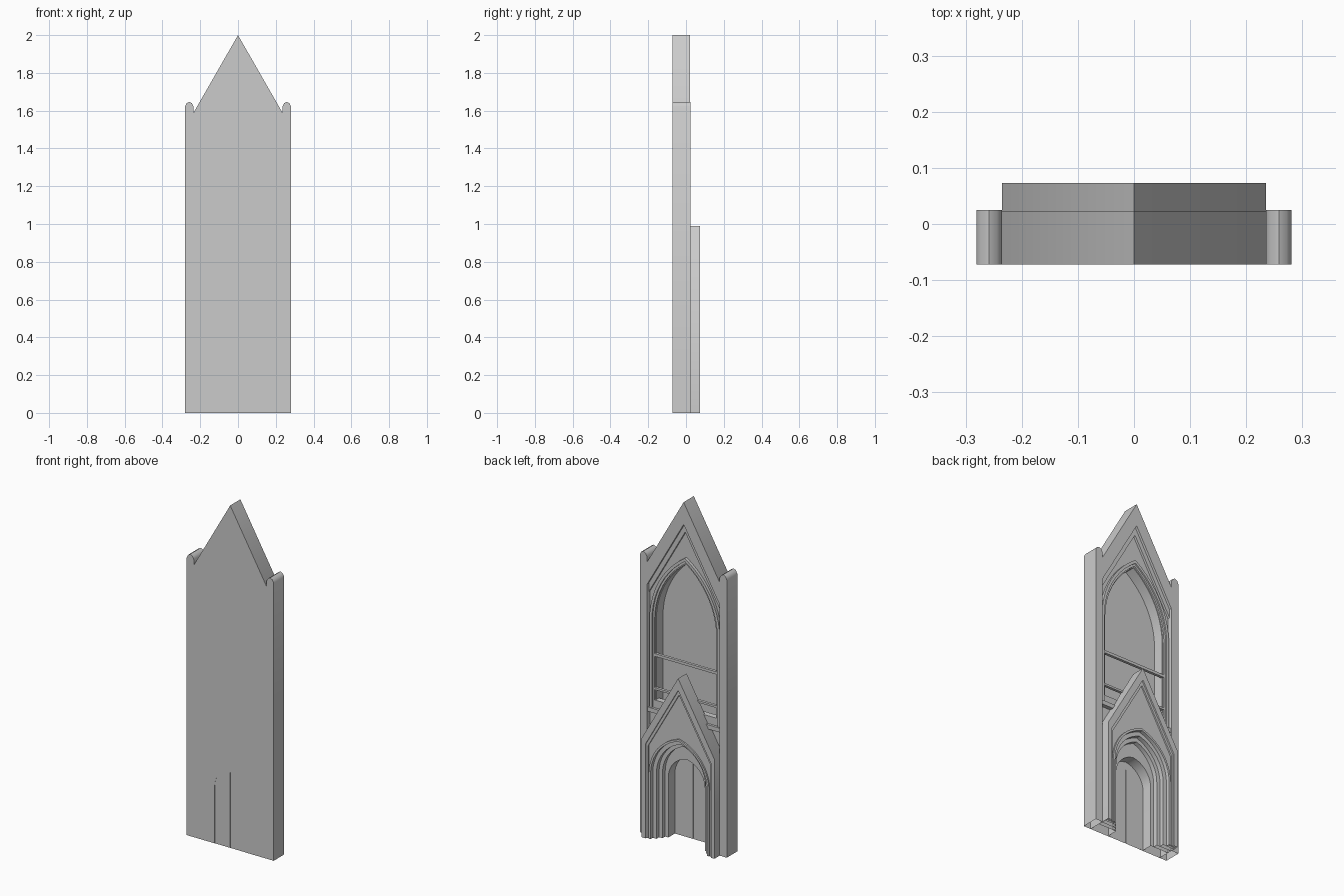
import bpy, bmesh, math
from mathutils import Matrix, Vector

cube = bpy.data.objects.get("Cube")
if cube:
    bpy.data.objects.remove(cube, do_unlink=True)

stone = bpy.data.materials.new("grey stone")
stone.use_nodes = True
stone.diffuse_color = (0.6, 0.6, 0.6, 1)
stone.node_tree.nodes["Principled BSDF"].inputs["Base Color"].default_value = (0.6, 0.6, 0.6, 1)

W = 0.235          # half width between the piers
FRONT = -0.072     # outermost plane of the plain side
SKIN = -0.066      # inner side of the front wall
WALL = -0.005      # surface of the decorated wall
SLOPE = 1.745      # pitch of both gables


def house(w, apex, base=0):
    eave = apex - SLOPE * w
    return [(w, base), (w, eave), (0, apex), (-w, eave), (-w, base)]


def gable(apex):
    return house(W, apex)[1:4]


def arch(w, spring, c, base=0, steps=10):
    """Pointed arch, from right foot to left foot; c = 0 gives a round one."""
    r = w + c
    top = math.acos(c / r)
    half = [(r * math.cos(top * i / steps) - c, spring + r * math.sin(top * i / steps))
            for i in range(steps + 1)]
    return [(w, base)] + half + [(-x, z) for x, z in half[-2::-1]] + [(-w, base)]


def frame(outer, inner):
    return outer + inner[::-1]


def finish(obj):
    bpy.ops.object.select_all(action='DESELECT')
    obj.select_set(True)
    bpy.context.view_layer.objects.active = obj
    bpy.ops.object.shade_smooth_by_angle(angle=math.radians(35))
    return obj


def make_object(name, mesh):
    mesh.materials.clear()
    mesh.materials.append(stone)
    obj = bpy.data.objects.new(name, mesh)
    bpy.context.collection.objects.link(obj)
    return finish(obj)


def plate(name, y0, y1, *outlines):
    """Upright plate from y0 to y1; extra outlines become holes."""
    curve = bpy.data.curves.new(name, 'CURVE')
    curve.dimensions = '2D'
    curve.fill_mode = 'BOTH'
    curve.extrude = (y1 - y0) / 2
    for pts in outlines:
        spline = curve.splines.new('POLY')
        spline.points.add(len(pts) - 1)
        for p, (x, z) in zip(spline.points, pts):
            p.co = (x, z, 0, 1)
        spline.use_cyclic_u = True
    temp = bpy.data.objects.new("temp", curve)
    bpy.context.collection.objects.link(temp)
    graph = bpy.context.evaluated_depsgraph_get()
    mesh = bpy.data.meshes.new_from_object(temp.evaluated_get(graph))
    bpy.data.objects.remove(temp, do_unlink=True)
    bpy.data.curves.remove(curve)
    mesh.name = name
    mesh.transform(Matrix.Translation((0, (y0 + y1) / 2, 0)) @ Matrix.Rotation(math.pi / 2, 4, 'X'))
    bm = bmesh.new()
    bm.from_mesh(mesh)
    bmesh.ops.remove_doubles(bm, verts=bm.verts, dist=1e-5)
    bmesh.ops.recalc_face_normals(bm, faces=bm.faces)
    # The shell is open underneath
    floor = [f for f in bm.faces if all(abs(v.co.z) < 1e-4 for v in f.verts)]
    bmesh.ops.delete(bm, geom=floor, context='FACES')
    bm.to_mesh(mesh)
    bm.free()
    return make_object(name, mesh)


def bar(name, half_x, y0, y1, z0, z1):
    bm = bmesh.new()
    bmesh.ops.create_cube(bm, size=1)
    bmesh.ops.scale(bm, vec=Vector((2 * half_x, y1 - y0, z1 - z0)), verts=bm.verts)
    bmesh.ops.translate(bm, vec=Vector((0, (y0 + y1) / 2, (z0 + z1) / 2)), verts=bm.verts)
    mesh = bpy.data.meshes.new(name)
    bm.to_mesh(mesh)
    bm.free()
    return make_object(name, mesh)


def window(w):
    return arch(w, 1.25, 0.27, base=0.74)


def portal(w):
    return arch(w, 0.38, 0.063)


doorway = arch(0.1, 0.34, 0)

# Walls
plate("front_wall", FRONT, SKIN, frame(house(W, 1.82), doorway))
plate("back_wall", SKIN, WALL, frame(house(W, 1.82), arch(0.118, 0.35, 0.02)), window(0.195))

# Main gable with a stepped moulding
plate("gable_band", FRONT, 0.008, frame(gable(2), gable(1.82)))
plate("gable_moulding", 0.008, 0.022, frame(gable(2), gable(1.87)))

# Piers with rounded caps, and door leaves
for side, label in ((1, "left"), (-1, "right")):
    pier = [(W, 0), (0.281, 0), (0.281, 1.622), (0.272, 1.639), (0.258, 1.647),
            (0.244, 1.639), (W, 1.622)]
    plate(label + "_pier", FRONT, 0.025, [(side * x, z) for x, z in pier])
    half = [(x, z) for x, z in doorway if x > 1e-4]
    leaf = [(0.001, 0)] + half + [(0.001, 0.44)]
    plate(label + "_door_leaf", FRONT + 0.001, SKIN, [(side * x, z) for x, z in leaf])

# Window surround, transoms and sill
plate("window_outer_ring", WALL, 0.012, frame(window(0.228), window(0.212)))
plate("window_inner_ring", WALL, 0.004, frame(window(0.212), window(0.2)))
bar("upper_transom", 0.2, -0.012, 0.004, 1.04, 1.056)
bar("lower_transom", 0.2, -0.012, 0.004, 0.845, 0.857)
bar("sill_step", 0.2, -0.03, 0.004, 0.74, 0.785)
bar("sill_ledge", W, WALL, 0.018, 0.715, 0.74)

# Porch: arch orders stepping outwards
orders = ((WALL, 0.02, 0.138), (0.02, 0.045, 0.16), (0.045, 0.057, 0.183))
for i, (y0, y1, w) in enumerate(orders):
    plate(f"porch_order_{i + 1}", y0, y1, frame(house(W, 0.99), portal(w)))
plate("porch_arch_rim", 0.057, 0.066, frame(portal(0.195), portal(0.183)))
plate("porch_moulding", 0.057, 0.065, frame(house(0.22, 0.95), house(0.2, 0.89)))
plate("porch_band", 0.057, 0.073, frame(house(W, 0.99), house(0.212, 0.92)))
